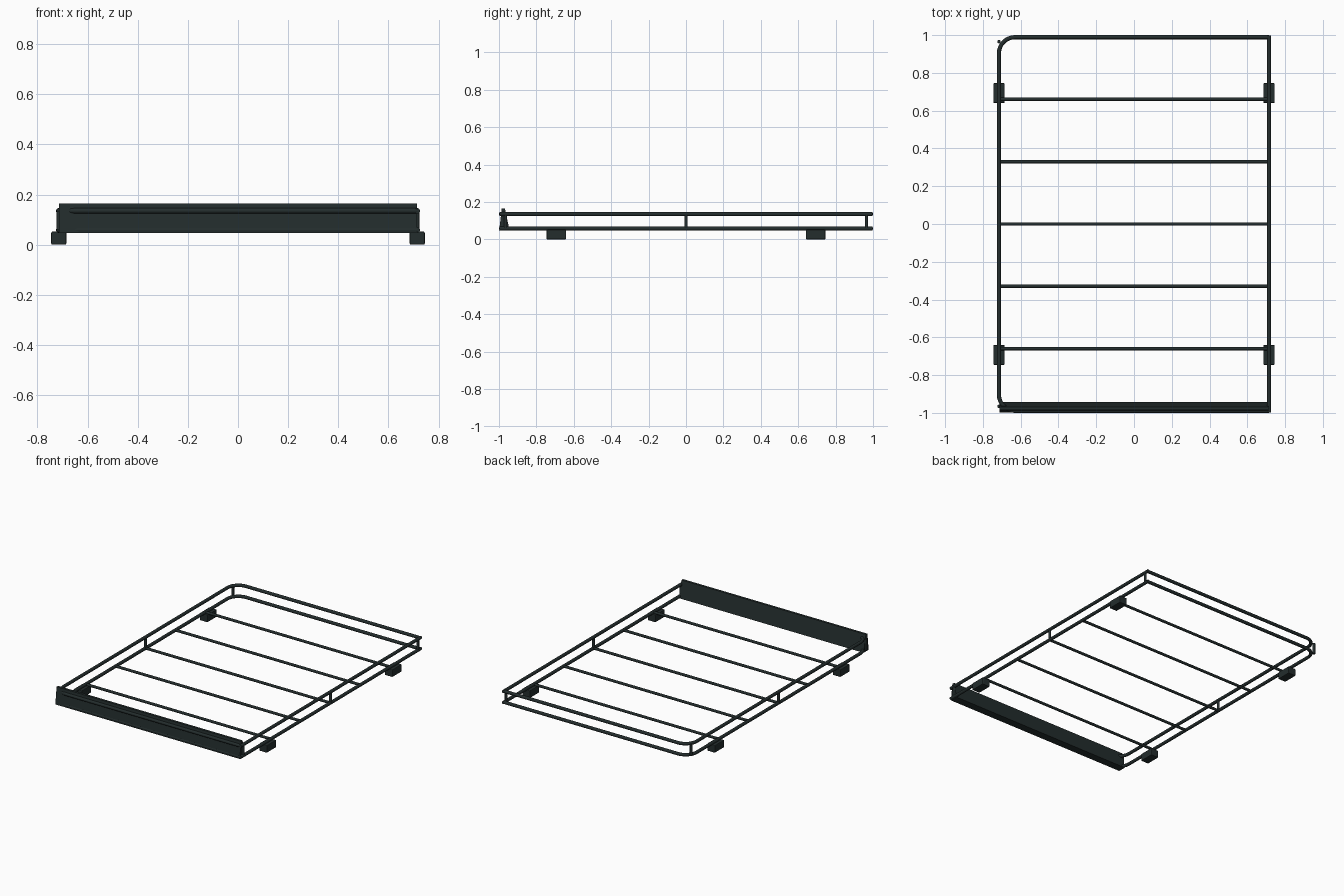
import bpy, bmesh, math
from mathutils import Vector

if "Cube" in bpy.data.objects:
    bpy.data.objects.remove(bpy.data.objects["Cube"])

black = bpy.data.materials.new("dark charcoal")
black.diffuse_color = (0.017, 0.026, 0.026, 1)
black.use_nodes = True
black.node_tree.nodes["Principled BSDF"].inputs["Base Color"].default_value = black.diffuse_color

X, Y, R = 0.715, 0.989, 0.011      # rail centre lines and tube radius
Z_LOW, Z_TOP = 0.058, 0.135


def add_object(name, bm):
    bmesh.ops.recalc_face_normals(bm, faces=bm.faces)
    me = bpy.data.meshes.new(name)
    bm.to_mesh(me)
    bm.free()
    me.materials.append(black)
    ob = bpy.data.objects.new(name, me)
    bpy.context.collection.objects.link(ob)
    return ob


def tube(name, pts, r, sides=12):
    # sweep a circle along a path, with mitred rings and closed ends
    bm = bmesh.new()
    pts = [Vector(p) for p in pts]
    rings = []
    for i, p in enumerate(pts):
        t = (pts[min(i + 1, len(pts) - 1)] - pts[max(i - 1, 0)]).normalized()
        up = Vector((0, 0, 1)) if abs(t.z) < 0.9 else Vector((0, 1, 0))
        side = t.cross(up).normalized()
        up = side.cross(t)
        rings.append([bm.verts.new(p + r * (math.cos(a) * side + math.sin(a) * up))
                      for a in (2 * math.pi * k / sides for k in range(sides))])
    for a, b in zip(rings, rings[1:]):
        for k in range(sides):
            n = (k + 1) % sides
            f = bm.faces.new((a[k], a[n], b[n], b[k]))
            f.smooth = True
    bm.faces.new(rings[0])
    bm.faces.new(rings[-1])
    return add_object(name, bm)


# perimeter rails: rounded corners on the left, square on the right
C = 0.085
for label, z in (("lower", Z_LOW), ("upper", Z_TOP)):
    path = [(X, Y, z)]
    for k in range(9):
        a = math.pi / 2 * (1 + k / 8)
        path.append((-X + C + C * math.cos(a), Y - C + C * math.sin(a), z))
    for k in range(9):
        a = math.pi + math.pi / 2 * k / 8
        path.append((-X + C + C * math.cos(a), -Y + C + C * math.sin(a), z))
    path.append((X, -Y, z))
    tube(label + "_rail_loop", path, R)
    tube(label + "_right_rail", [(X, -Y - 0.008, z), (X, Y + 0.008, z)], R)

# floor crossbars
for i in range(-2, 3):
    tube("crossbar", [(-X, 0.33 * i, Z_LOW), (X, 0.33 * i, Z_LOW)], 0.009)

# upright posts between the rails
for x in (-X, X):
    for y in (-0.965, 0, 0.965):
        tube("post", [(x, y, Z_LOW), (x, y, Z_TOP)], 0.009)

# mounting feet
for x in (-X, X):
    for y in (-0.693, 0.693):
        bm = bmesh.new()
        bmesh.ops.create_cube(bm, size=1)
        for v in bm.verts:
            v.co = Vector((x + v.co.x * 0.06, y + v.co.y * 0.105, 0.026 + v.co.z * 0.052))
        bmesh.ops.bevel(bm, geom=bm.edges[:], offset=0.005, segments=2,
                        profile=0.5, affect='EDGES')
        add_object("mounting_foot", bm)

# front wind fairing, a wedge-shaped bar
bm = bmesh.new()
profile = [(-0.999, 0.047), (-0.943, 0.047), (-0.968, 0.165), (-0.985, 0.165)]
face = bm.faces.new([bm.verts.new((-0.713, y, z)) for y, z in profile])
ext = bmesh.ops.extrude_face_region(bm, geom=[face])
bmesh.ops.translate(bm, vec=(1.426, 0, 0),
                    verts=[g for g in ext["geom"] if isinstance(g, bmesh.types.BMVert)])
add_object("wind_fairing", bm)
